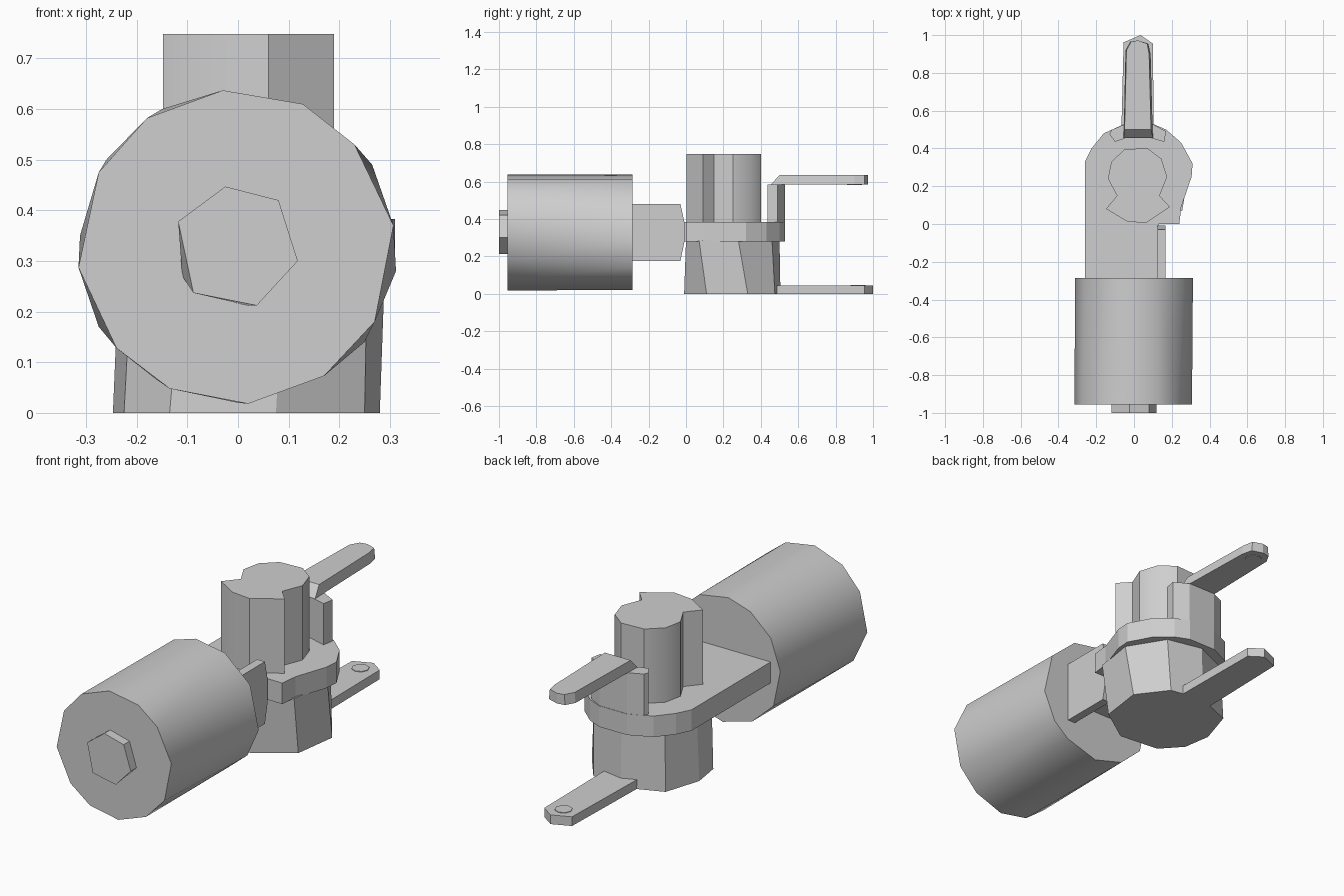
import bpy, bmesh, math

cube = bpy.data.objects.get("Cube")
if cube:
    bpy.data.objects.remove(cube, do_unlink=True)

grey = bpy.data.materials.new("plain grey")
grey.use_nodes = True
COLOUR = (0.62, 0.62, 0.62, 1)
grey.diffuse_color = COLOUR
grey.node_tree.nodes["Principled BSDF"].inputs["Base Color"].default_value = COLOUR


def loft(name, axis, start, end, outline, end_outline=None, smooth=0):
    """Solid between two outlines with equal point counts, lying across an axis."""
    place = {"x": lambda a, b, c: (c, a, b),
             "y": lambda a, b, c: (a, c, b),
             "z": lambda a, b, c: (a, b, c)}[axis]
    bm = bmesh.new()
    r0 = [bm.verts.new(place(a, b, start)) for a, b in outline]
    r1 = [bm.verts.new(place(a, b, end)) for a, b in end_outline or outline]
    bm.faces.new(r0)
    bm.faces.new(r1)
    n = len(r0)
    for i in range(n):
        j = (i + 1) % n
        bm.faces.new((r0[i], r0[j], r1[j], r1[i]))
    bmesh.ops.recalc_face_normals(bm, faces=bm.faces)
    mesh = bpy.data.meshes.new(name)
    bm.to_mesh(mesh)
    bm.free()
    mesh.materials.append(grey)
    ob = bpy.data.objects.new(name, mesh)
    bpy.context.collection.objects.link(ob)
    if smooth:
        bpy.ops.object.select_all(action='DESELECT')
        ob.select_set(True)
        bpy.context.view_layer.objects.active = ob
        bpy.ops.object.shade_smooth_by_angle(angle=math.radians(smooth))
    return ob


def ring(cx, cy, r, n):
    return [(cx + r * math.cos(math.tau * i / n), cy + r * math.sin(math.tau * i / n))
            for i in range(n)]


# Large drum, slightly twisted from front to back
drum_front = [(-.03, .637), (-.18, .582), (-.275, .475), (-.315, .287), (-.24, .128),
              (-.135, .048), (.02, .018), (.17, .073), (.27, .18), (.307, .37),
              (.23, .53), (.128, .61)]
drum_back = [(-.03, .637), (-.15, .60), (-.26, .50), (-.312, .35), (-.275, .17),
             (-.16, .065), (0, .02), (.17, .073), (.25, .14), (.312, .28),
             (.265, .49), (.128, .61)]
loft("drum", "y", -.955, -.285, drum_front, drum_back, smooth=40)

# Six-sided stub on the drum's front
stub_front = [(-.025, .447), (-.118, .378), (-.088, .237), (.037, .212), (.118, .30), (.08, .42)]
stub_back = [(-.025, .447), (-.118, .378), (-.115, .28), (-.06, .22), (.037, .212), (.118, .30)]
stub_back = stub_back[:2] + [(-.11, .27), (.02, .212), (.118, .30), (.08, .42)]
loft("drum_stub", "y", -1.0, -.95, stub_front, stub_back)

# Flat flange joining the drum to the round housing
flange = [(-.26, -.29), (.13, -.29), (.13, 0), (.24, 0), (.25, .09), (.305, .25),
          (.31, .32), (.25, .43), (.17, .50), (.10, .53), (-.05, .53), (-.16, .48),
          (-.225, .40), (-.26, .33)]
loft("flange", "z", .28, .383, flange)

# Upright plate beside the flange
plate = [(-.29, .175), (-.03, .175), (-.008, .28), (-.008, .38), (-.03, .48), (-.29, .48)]
loft("side_plate", "x", .125, .167, plate)

# Lower housing, a faceted cup
cup_base = [(-.135, .01), (.075, -.01), (.25, .11), (.28, .33), (.17, .475),
            (.0, .505), (-.19, .43), (-.247, .25), (-.225, .11)]
cup_top = [(-.11, .01), (.09, 0), (.255, .07), (.29, .28), (.18, .46),
           (.0, .50), (-.18, .42), (-.235, .25), (-.21, .10)]
loft("lower_housing", "z", 0, .285, cup_base, cup_top)

# Keyhole-shaped upper post
post = [(-.05, .395), (.07, .402), (.145, .345), (.175, .25), (.135, .15), (.19, .09),
        (.06, .004), (-.04, .015), (-.148, .08), (-.09, .15), (-.138, .24), (-.12, .33)]
loft("upper_post", "z", .37, .748, post, smooth=38)

# Curved wall at the rear carrying the upper arm
wall = [(-.13, .475), (-.10, .435), (-.03, .46), (.07, .46), (.16, .435), (.17, .49),
        (.10, .528), (-.05, .528), (-.12, .498)]
loft("rear_wall", "z", .33, .585, wall)

# Upper arm with a sloping root, and lower arm
upper_low = [(-.055, .455), (.10, .455), (.088, .90), (.075, .955), (.02, .972), (-.02, .965),
             (-.045, .92)]
upper_high = [(-.05, .50), (.09, .50), (.08, .90), (.07, .955), (.02, .972), (-.015, .965),
              (-.04, .92)]
loft("upper_arm", "z", .585, .635, upper_low, upper_high)
lower_arm = [(-.068, .45), (.105, .45), (.10, .955), (.035, 1.0), (-.055, .962)]
loft("lower_arm", "z", 0, .045, lower_arm)

# Small contact discs on the facing sides of the arm tips
loft("lower_contact", "z", .043, .048, ring(.02, .92, .04, 8))
loft("upper_contact", "z", .582, .587, ring(.02, .90, .04, 8))
